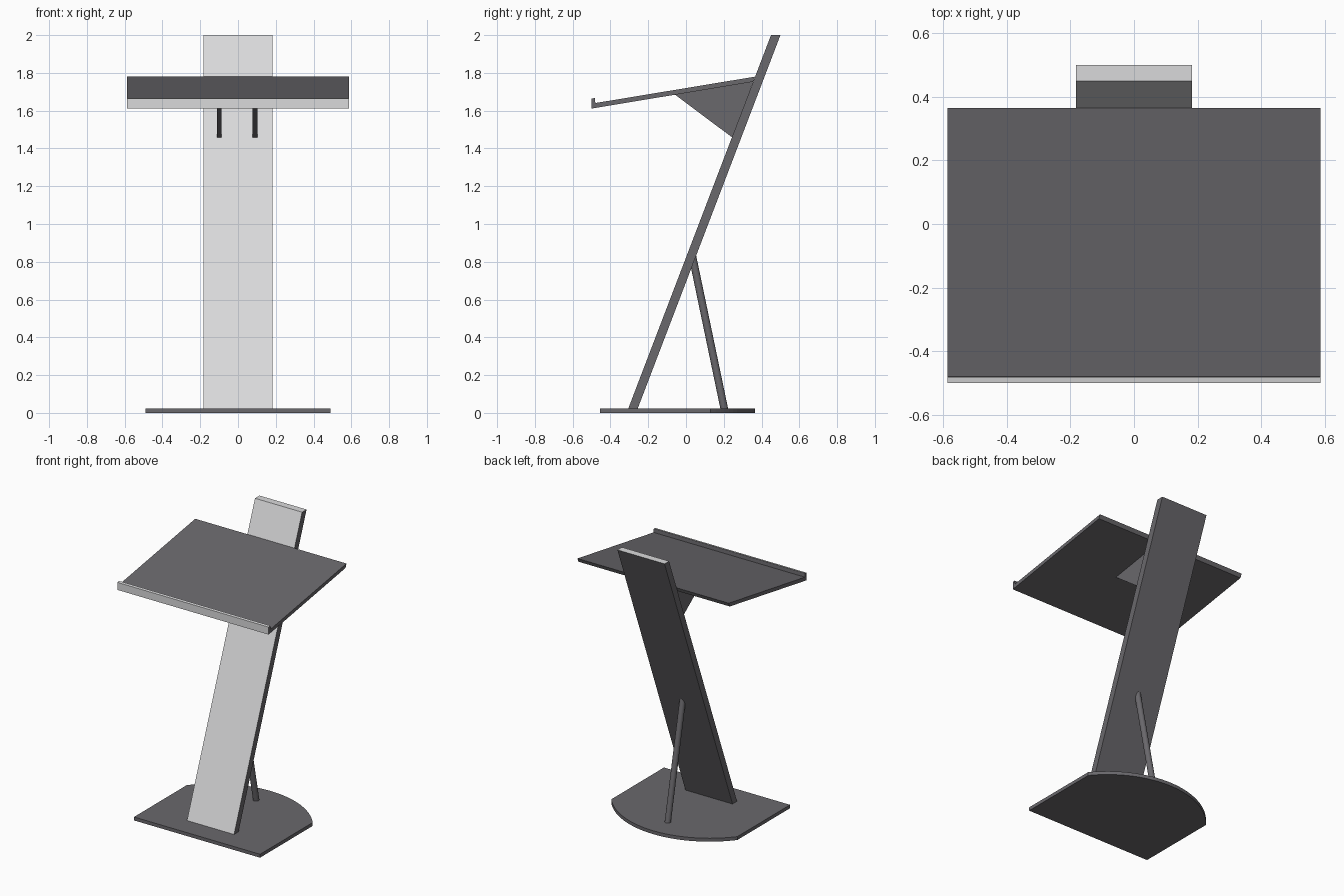
import bpy, bmesh, math
from mathutils import Vector

if "Cube" in bpy.data.objects:
    bpy.data.objects.remove(bpy.data.objects["Cube"])


def material(name, rgb):
    m = bpy.data.materials.new(name)
    m.diffuse_color = (*rgb, 1)
    m.use_nodes = True
    m.node_tree.nodes["Principled BSDF"].inputs["Base Color"].default_value = m.diffuse_color
    return m


DARK = material("dark_grey", (0.143, 0.138, 0.15))
LIGHT = material("light_grey", (0.70, 0.70, 0.71))


def finish(name, bm, is_light=lambda n: False):
    """Make an object; faces whose normal passes the rule are light grey."""
    bmesh.ops.recalc_face_normals(bm, faces=bm.faces)
    bm.normal_update()
    for f in bm.faces:
        f.material_index = 1 if is_light(f.normal) else 0
    me = bpy.data.meshes.new(name)
    bm.to_mesh(me)
    bm.free()
    me.materials.append(DARK)
    me.materials.append(LIGHT)
    ob = bpy.data.objects.new(name, me)
    bpy.context.collection.objects.link(ob)
    return ob


def prism(name, points, depth, is_light=lambda n: False):
    """Extrude a closed outline along the vector depth."""
    bm = bmesh.new()
    face = bm.faces.new([bm.verts.new(p) for p in points])
    ext = bmesh.ops.extrude_face_region(bm, geom=[face])
    verts = [v for v in ext["geom"] if isinstance(v, bmesh.types.BMVert)]
    bmesh.ops.translate(bm, verts=verts, vec=depth)
    return finish(name, bm, is_light)


def side_prism(name, yz, x0, x1, is_light=lambda n: False):
    return prism(name, [(x0, y, z) for y, z in yz], (x1 - x0, 0, 0), is_light)


front_only = lambda n: n.y < -0.5
front_and_top = lambda n: n.y < -0.5 or n.z > 0.5

# Base plate: straight front and sides, curved back
radius, centre_y, half = 0.628, -0.263, math.asin(0.49 / 0.628)
outline = [(-0.49, -0.455, 0), (0.49, -0.455, 0)]
for i in range(33):
    a = half - 2 * half * i / 32
    outline.append((radius * math.sin(a), centre_y + radius * math.cos(a), 0))
prism("base_plate", outline, (0, 0, 0.024))

# Leaning column with light front and top
side_prism("column", [(-0.306, 0.022), (-0.256, 0.022), (0.5, 2.0), (0.45, 2.0)],
           -0.183, 0.183, front_and_top)

# Reading desk and its paper stop
side_prism("desk_top", [(-0.5, 1.611), (0.354, 1.753), (0.365, 1.78), (-0.5, 1.637)],
           -0.588, 0.588, front_only)
side_prism("paper_stop", [(-0.5, 1.637), (-0.48, 1.64), (-0.482, 1.667), (-0.5, 1.664)],
           -0.588, 0.588, front_and_top)

# Triangular brackets under the desk
for side, x in (("left", -0.1), ("right", 0.09)):
    side_prism(side + "_bracket", [(-0.06, 1.686), (0.356, 1.755), (0.245, 1.458)],
               x - 0.012, x + 0.012)

# Round rear strut
a, b = Vector((0, 0.205, 0.01)), Vector((0, 0.034, 0.83))
bm = bmesh.new()
bmesh.ops.create_cone(bm, cap_ends=True, segments=24, radius1=0.02, radius2=0.02,
                      depth=(b - a).length)
rot = (b - a).to_track_quat("Z", "Y").to_matrix().to_4x4()
bmesh.ops.transform(bm, matrix=rot, verts=bm.verts)
bmesh.ops.translate(bm, verts=bm.verts, vec=(a + b) / 2)
strut = finish("rear_strut", bm)
bpy.context.view_layer.objects.active = strut
strut.select_set(True)
bpy.ops.object.shade_smooth_by_angle()
